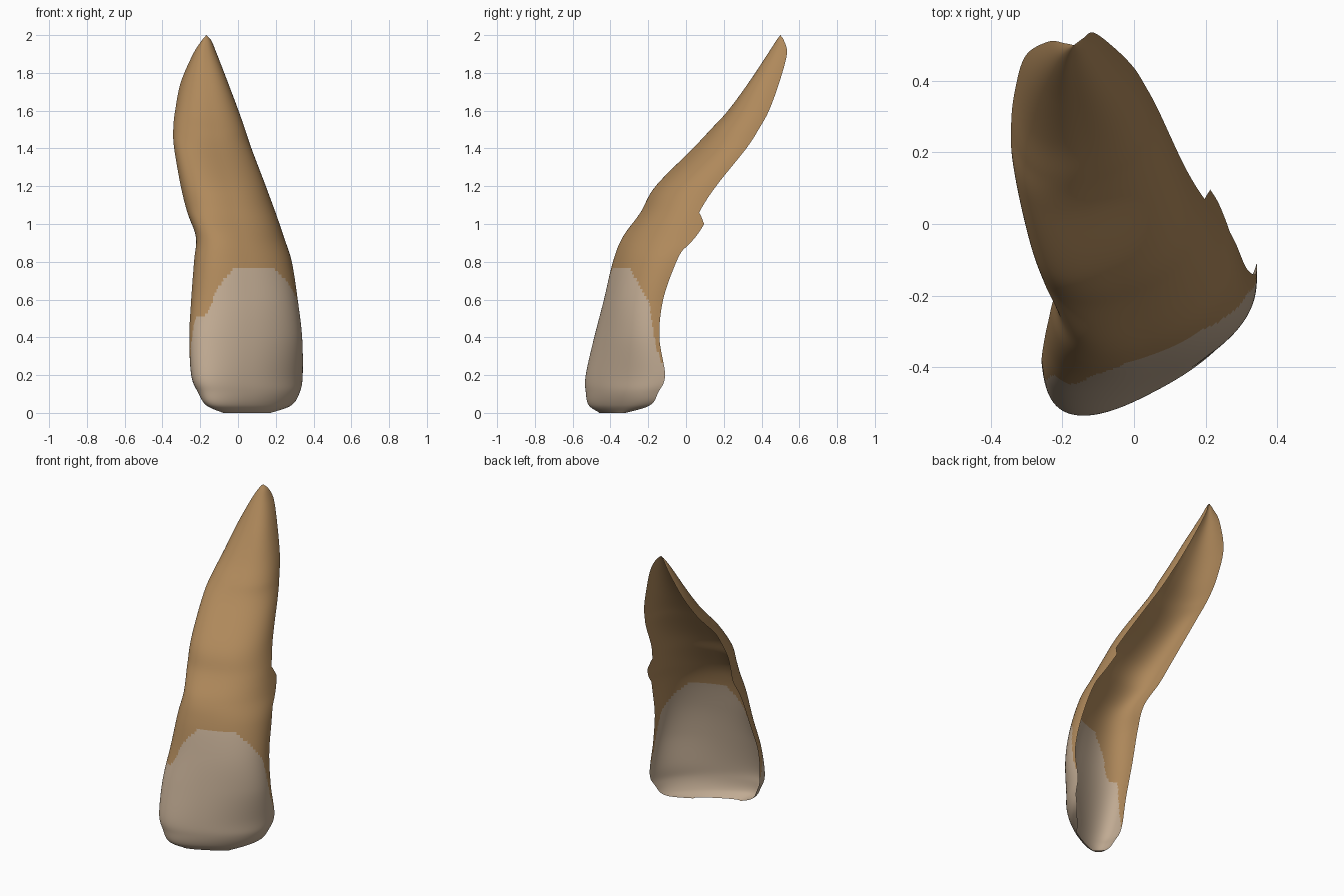
import bpy, bmesh, math

if "Cube" in bpy.data.objects:
    bpy.data.objects.remove(bpy.data.objects["Cube"])

# Cross-sections: z, left rim x/y, front mid-point x/y, right rim x/y
SECTIONS = [
    (0.00, -.08, -.46,  .05, -.42,  .17, -.33),
    (0.04, -.17, -.455, .05, -.46,  .28, -.20),
    (0.11, -.215, -.44, .055, -.475, .325, -.155),
    (0.20, -.25, -.42,  .05, -.475,  .34, -.12),
    (0.40, -.26, -.39,  .06, -.445, .335, -.15),
    (0.60, -.25, -.32,  .06, -.41,  .31, -.13),
    (0.80, -.235, -.25, .045, -.365, .28, -.06),
    (0.93, -.225, -.18, .02, -.315, .24, .01),
    (1.06, -.27, -.09, -.02, -.23, .195, .06),
    (1.20, -.305, 0,  -.05, -.15, .14, .15),
    (1.40, -.34, .16,  -.11, .05, .065, .31),
    (1.50, -.345, .265,  -.125, .135,  .03, .375),
    (1.60, -.335, .36,  -.14, .22, -.005, .43),
    (1.75, -.305, .46,  -.16, .325,  -.06, .485),
    (1.90, -.24, .50,   -.17, .425, -.115, .525),
    (1.97, -.195, .495, -.17, .47, -.143, .51),
    (2.00, -.17, .49,   -.17, .49,  -.17, .49),
]
# Enamel border height along the arc (0 = left rim, 1 = right rim)
BORDER = [(0, .2), (.06, .35), (.12, .5), (.24, .52), (.33, .67), (.43, .76),
          (.66, .76), (.8, .67), (.92, .57), (.97, .4), (1, .22)]
COLS, STEPS = 80, 11


def material(name, rgb):
    m = bpy.data.materials.new(name)
    m.diffuse_color = (*rgb, 1)
    m.use_nodes = True
    m.node_tree.nodes["Principled BSDF"].inputs["Base Color"].default_value = m.diffuse_color
    return m


def catmull(a, b, c, d, t):
    return b + .5 * t * (c - a + t * (2 * a - 5 * b + 4 * c - d + t * (3 * (b - c) + d - a)))


def border(u):
    for (u0, z0), (u1, z1) in zip(BORDER, BORDER[1:]):
        if u <= u1:
            return z0 + (z1 - z0) * (u - u0) / (u1 - u0)
    return BORDER[-1][1]


def smooth_sections():
    n = len(SECTIONS)
    for i in range(n - 1):
        p = [SECTIONS[min(max(i + k, 0), n - 1)] for k in (-1, 0, 1, 2)]
        for s in range(STEPS):
            yield [catmull(*q, s / STEPS) for q in zip(*p)]
    yield list(SECTIONS[-1])


def rim_tab(z):
    # the right rim reaches further back just below its notch
    return .17 * max(0, min((z - .86) / .14, (1.06 - z) / .06, 1))


def signed_power(v, e):
    return math.copysign(abs(v) ** e, v)


def arc_point(sec, u):
    # half super-ellipse from left rim over the front to right rim
    z, lx, ly, fx, fy, rx, ry = sec
    e = 2 / 2.45
    a = math.pi - u * (math.pi + rim_tab(z))
    c, s = signed_power(math.cos(a), e), signed_power(math.sin(a), e)
    cx, cy = (lx + rx) / 2, (ly + ry) / 2
    return (cx + (rx - lx) / 2 * c + (fx - cx) * s,
            cy + (ry - ly) / 2 * c + (fy - cy) * s, max(0, z))


# Tooth shell, open at the back
bm = bmesh.new()
rows = [[bm.verts.new(arc_point(sec, j / COLS)) for j in range(COLS + 1)]
        for sec in smooth_sections()]
for lo, hi in zip(rows, rows[1:]):
    for j in range(COLS):
        f = bm.faces.new((lo[j], lo[j + 1], hi[j + 1], hi[j]))
        f.smooth = True
        z = f.calc_center_median().z
        f.material_index = 0 if z < border((j + .5) / COLS) else 1
bmesh.ops.remove_doubles(bm, verts=bm.verts, dist=1e-5)

# Centre on x and y
for k in (0, 1):
    vals = [v.co[k] for v in bm.verts]
    mid = (min(vals) + max(vals)) / 2
    for v in bm.verts:
        v.co[k] -= mid

mesh = bpy.data.meshes.new("tooth")
bm.to_mesh(mesh)
bm.free()
mesh.materials.append(material("enamel", (.53, .405, .29)))
mesh.materials.append(material("root_tan", (.43, .25, .105)))
bpy.context.collection.objects.link(bpy.data.objects.new("tooth", mesh))
